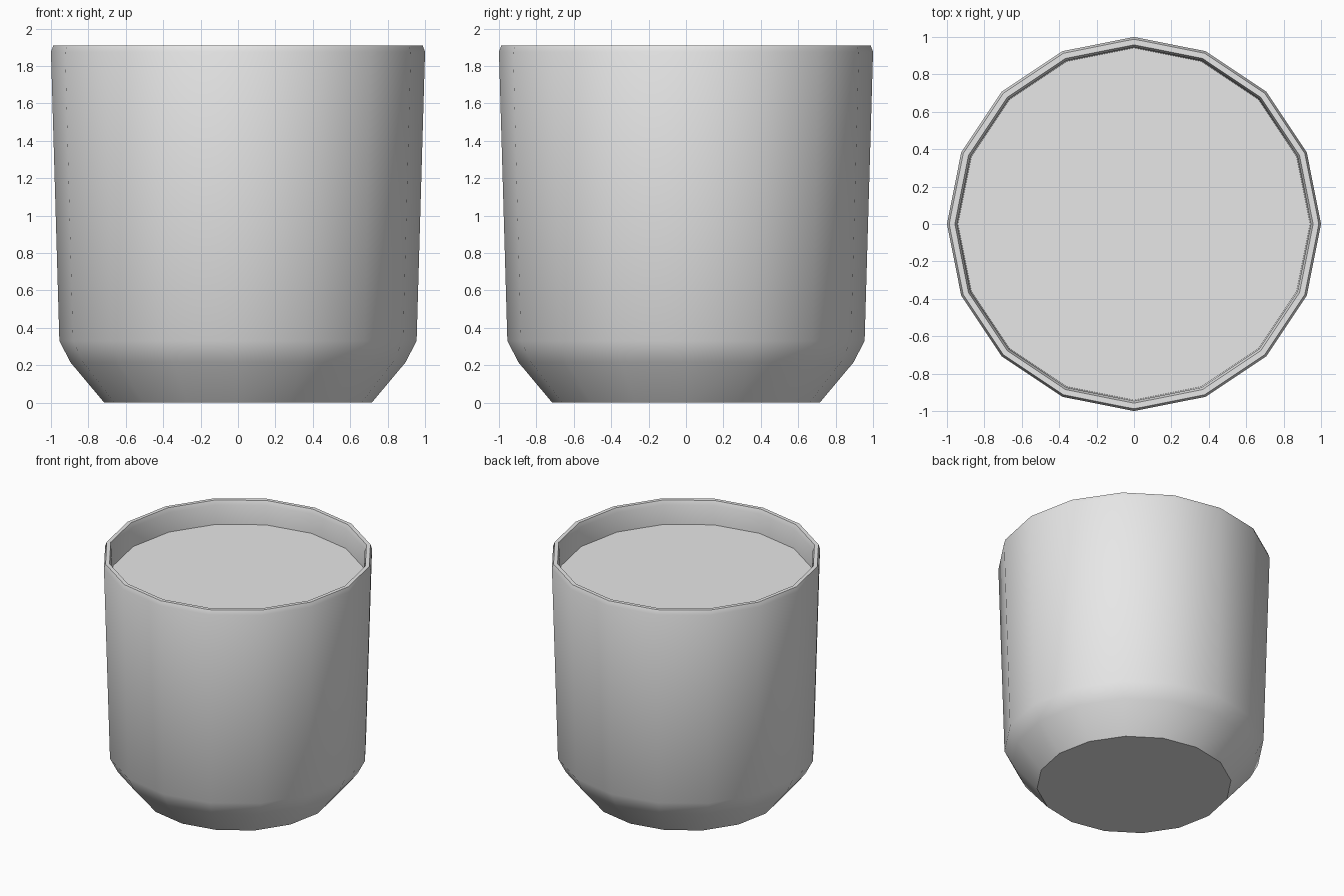
import bpy, bmesh, math

cube = bpy.data.objects.get("Cube")
if cube:
    bpy.data.objects.remove(cube, do_unlink=True)

SIDES = 16
FILL_Z = 1.72

# Single plain grey
grey = bpy.data.materials.new("plain grey")
grey.use_nodes = True
colour = (0.8, 0.8, 0.8, 1)
grey.diffuse_color = colour
grey.node_tree.nodes["Principled BSDF"].inputs["Base Color"].default_value = colour


def lathe(name, profile, cap_start=False, cap_end=False):
    """Revolve (radius, height) points around z, with optional flat caps."""
    bm = bmesh.new()
    rings = []
    for r, z in profile:
        angles = [math.tau * i / SIDES for i in range(SIDES)]
        rings.append([bm.verts.new((r * math.cos(a), r * math.sin(a), z)) for a in angles])
    for low, high in zip(rings, rings[1:]):
        for i in range(SIDES):
            j = (i + 1) % SIDES
            bm.faces.new((low[i], low[j], high[j], high[i]))
    if cap_start:
        bm.faces.new(rings[0][::-1])
    if cap_end:
        bm.faces.new(rings[-1])
    mesh = bpy.data.meshes.new(name)
    bm.to_mesh(mesh)
    bm.free()
    mesh.materials.append(grey)
    obj = bpy.data.objects.new(name, mesh)
    bpy.context.collection.objects.link(obj)
    bpy.ops.object.select_all(action='DESELECT')
    obj.select_set(True)
    bpy.context.view_layer.objects.active = obj
    bpy.ops.object.shade_smooth_by_angle(angle=math.radians(48))
    return obj


# Pot: flat base, chamfered foot, flared wall, rounded rim, inner wall and soil surface
lathe("pot", [
    (0.715, 0), (0.895, 0.215), (0.955, 0.33),
    (1.0, 1.875), (0.988, 1.91), (0.958, 1.91), (0.946, 1.875),
    (0.941, FILL_Z),
], cap_start=True, cap_end=True)
